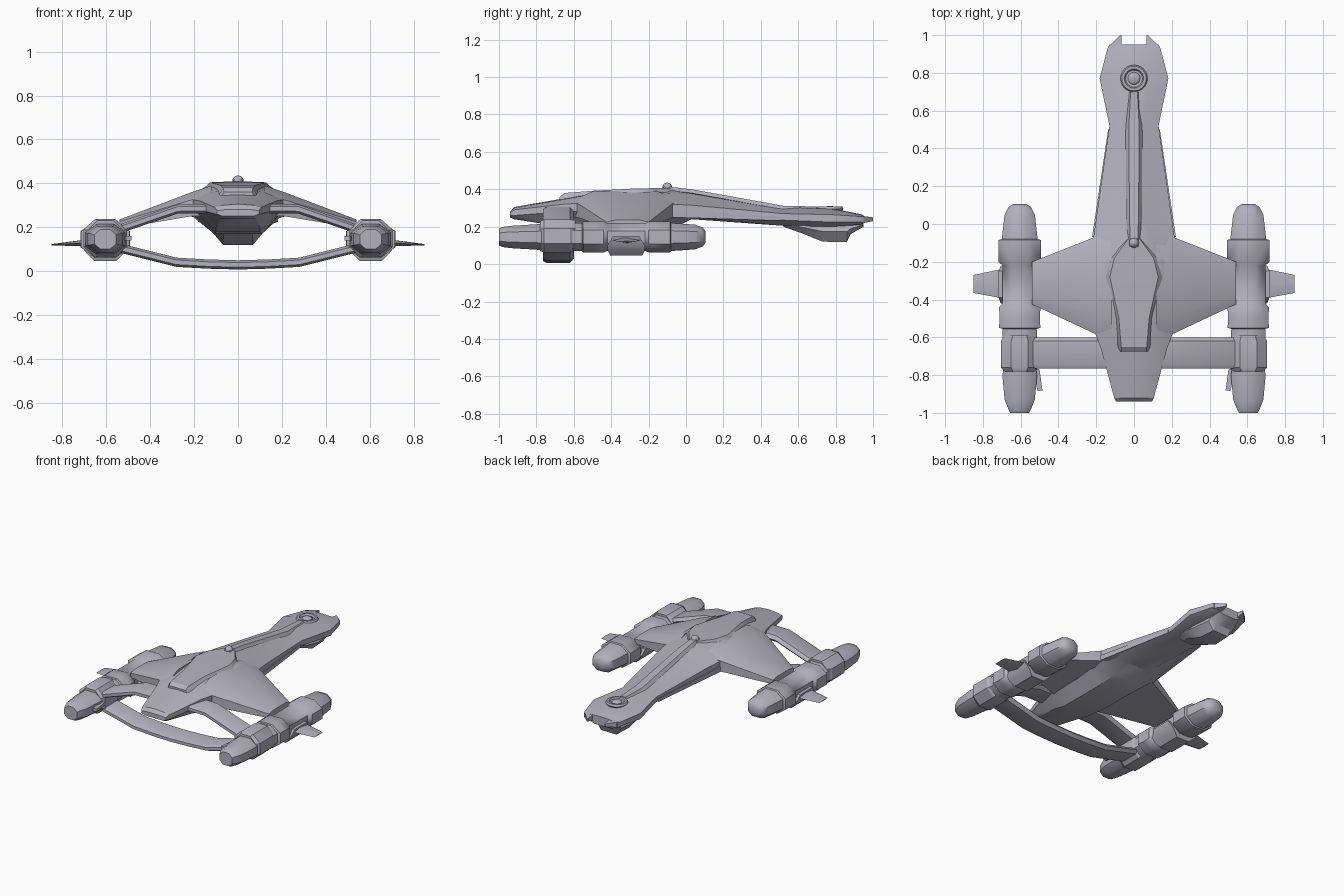
import bpy
import bmesh
from mathutils import Vector

old = bpy.data.objects.get("Cube")
if old:
    bpy.data.objects.remove(old, do_unlink=True)

hull_grey = bpy.data.materials.new("hull_grey")
hull_grey.use_nodes = True
colour = (.45, .44, .52, 1)
hull_grey.diffuse_color = colour
hull_grey.node_tree.nodes["Principled BSDF"].inputs["Base Color"].default_value = colour


def finish(obj, angle=.5):
    """Give the part its colour and smooth its shallow edges."""
    obj.data.materials.clear()
    obj.data.materials.append(hull_grey)
    bpy.ops.object.select_all(action='DESELECT')
    obj.select_set(True)
    bpy.context.view_layer.objects.active = obj
    bpy.ops.object.shade_smooth_by_angle(angle=angle)
    return obj


def loft(name, rings, mirrored=False, angle=.5):
    """Skin a row of equal-length point rings and cap both ends."""
    bm = bmesh.new()
    rows = [[bm.verts.new(Vector(p)) for p in ring] for ring in rings]
    count = len(rows[0])
    for a, b in zip(rows, rows[1:]):
        for i in range(count):
            j = (i + 1) % count
            bm.faces.new((a[i], a[j], b[j], b[i]))
    bm.faces.new(rows[0])
    bm.faces.new(rows[-1])
    bmesh.ops.remove_doubles(bm, verts=bm.verts, dist=.0005)
    bmesh.ops.recalc_face_normals(bm, faces=bm.faces)
    mesh = bpy.data.meshes.new(name)
    bm.to_mesh(mesh)
    bm.free()
    obj = bpy.data.objects.new(name, mesh)
    bpy.context.collection.objects.link(obj)
    finish(obj, angle)
    if mirrored:
        obj.modifiers.new("mirror", 'MIRROR')
    return obj


def symmetric(y, half):
    """Close a half section that runs from top centre to bottom centre."""
    right = [(x, y, z) for x, z in half]
    left = [(-x, y, z) for x, z in half if x > 0]
    return right + left[::-1]


def hull_ring(y, ws, w, wb, zt, zs, ze, zl, zb):
    return symmetric(y, [(0, zt), (ws, zs), (w, ze), (w, zl), (wb, zb), (0, zb)])


def pod_ring(y, w, top, low):
    """Chamfered trapezoid section."""
    mid = (top + low) / 2
    return symmetric(y, [(0, top), (w * .8, top), (w, mid), (w * .6, low), (0, low)])


def octagon(y, w, h, x=.605, z=.145):
    s = .45
    outline = [(w, s * h), (s * w, h), (-s * w, h), (-w, s * h)]
    outline += [(-u, -v) for u, v in outline]
    return [(x + u, y, z + v) for u, v in outline]


def box_ring(y, x0, x1, z0, z1):
    return [(x0, y, z0), (x1, y, z0), (x1, y, z1), (x0, y, z1)]


def plate(name, outline, heights, thick):
    """Thin mirrored plate with its own height at each corner."""
    rings = [[(x, y, z + side * thick) for (x, y), z in zip(outline, heights)]
             for side in (-.5, .5)]
    return loft(name, rings, mirrored=True)


# Central hull, neck and head
loft("main_hull", [hull_ring(*s) for s in (
    (-.94, .06, .095, .07, .28, .28, .275, .26, .25),
    (-.92, .07, .105, .08, .305, .3, .29, .26, .24),
    (-.66, .1, .175, .1, .35, .345, .32, .28, .2),
    (-.58, .12, .205, .1, .37, .36, .325, .28, .18),
    (-.4, .15, .21, .11, .39, .38, .33, .28, .17),
    (-.2, .15, .22, .11, .405, .385, .33, .27, .17),
    (-.07, .08, .215, .1, .408, .375, .32, .255, .19),
    (.03, .05, .2, .09, .39, .365, .315, .25, .24),
    (.52, .04, .13, .08, .305, .295, .27, .235, .205),
    (.77, .08, .182, .12, .3, .295, .265, .225, .2),
    (.93, .07, .14, .1, .268, .265, .255, .225, .21),
    (.95, .065, .13, .09, .262, .26, .253, .226, .215))])

# Twin prongs at the tip of the head
loft("head_prongs", [box_ring(.94, .065, .135, .218, .258),
                     box_ring(1, .065, .072, .23, .25)], mirrored=True)

# Module slung under the head
loft("head_lower_module", [pod_ring(*s) for s in (
    (.52, .06, .23, .2), (.62, .11, .23, .165), (.73, .115, .23, .12),
    (.86, .1, .23, .118), (.88, .1, .22, .16), (.95, .08, .22, .2))])

# Raised canopy on the back
loft("canopy", [symmetric(y, [(0, z), (w * .8, z), (w, z - .03), (0, z - .05)])
                for y, w, z in ((-.675, .08, .36), (-.65, .085, .38), (-.5, .1, .392),
                                (-.28, .16, .404), (-.18, .13, .406), (-.08, .04, .408))])

# Spine strip, side rails and details along the neck
loft("neck_spine", [symmetric(y, [(0, z), (w * .6, z), (w, z - .02), (0, z - .03)])
                    for y, w, z in ((-.12, .03, .417), (.03, .04, .4),
                                    (.52, .045, .312), (.7, .03, .308))])
loft("neck_rails", [box_ring(-.07, .18, .222, .25, .285),
                    box_ring(.5, .1, .137, .232, .255)], mirrored=True)

bpy.ops.mesh.primitive_uv_sphere_add(segments=16, ring_count=8, radius=.026,
                                     location=(0, -.1, .41))
bpy.context.object.name = "spine_dome"
finish(bpy.context.object)
bpy.ops.mesh.primitive_torus_add(major_segments=24, minor_segments=6, major_radius=.058,
                                 minor_radius=.014, location=(0, .77, .296))
bpy.context.object.name = "head_ring"
finish(bpy.context.object, .9)
bpy.ops.mesh.primitive_uv_sphere_add(segments=16, ring_count=8, radius=.034,
                                     location=(0, .77, .295))
bpy.context.object.name = "head_dome"
bpy.context.object.scale.z = .5
finish(bpy.context.object)


# Wings running down to the engine pods
def wing_ring(x, front, aft, top, edge, low):
    inset = (front - aft) * .2
    return [(x, front, edge), (x, front - inset, top), (x, aft + inset, top),
            (x, aft, edge), (x, aft, low), (x, front, low)]


loft("wings", [wing_ring(.12, -.04, -.61, .39, .34, .25),
               wing_ring(.21, -.07, -.58, .36, .325, .25),
               wing_ring(.54, -.2, -.425, .235, .225, .195)], mirrored=True)


# Upper and lower struts that ring the stern
def strut_ring(x, z, t=.021):
    front, aft = -.6, -.765
    c = .02
    return [(x, front, z), (x, front - c, z + t), (x, aft + c, z + t), (x, aft, z + t * .5),
            (x, aft, z - t * .5), (x, aft + c, z - t), (x, front - c, z - t)]


loft("upper_struts", [strut_ring(x, z) for x, z in
                      ((.1, .285), (.275, .283), (.56, .185))], mirrored=True)
half_arch = [(.56, .11), (.28, .04), (.14, .032)]
arch = [(-x, z) for x, z in half_arch] + [(0, .028)] + half_arch[::-1]
loft("lower_strut", [strut_ring(x, z) for x, z in arch])

# Engine pods
loft("engine_pods", [octagon(*s) for s in (
    (.105, .035, .03), (.09, .06, .05), (.05, .08, .066), (-.08, .095, .075),
    (-.085, .112, .082), (-.2, .112, .082), (-.22, .09, .074), (-.42, .09, .074),
    (-.44, .11, .084), (-.5, .106, .084), (-.55, .11, .082), (-.555, .09, .076),
    (-.7, .094, .074), (-.76, .085, .07), (-.8, .092, .068), (-.93, .08, .06),
    (-.98, .06, .054), (-1, .05, .045))], mirrored=True, angle=.7)
loft("pod_caps", [octagon(-.59, .08, .08, z=.155), octagon(-.62, .1, .088, z=.15),
                  octagon(-.76, .1, .088, z=.15), octagon(-.78, .08, .08, z=.15)],
     mirrored=True)

# Keel blocks beneath the pods
loft("pod_keels", [[(.605 + u * w, -.32 + v * d, z)
                    for u, v in ((1, 1), (-1, 1), (-1, -1), (1, -1))]
                   for z, w, d in ((.15, .112, .07), (.1, .1, .1), (.075, .08, .1),
                                   (.045, .05, .085))], mirrored=True)

# Outer fins and small inner blades
loft("outer_fins", [[(x, front, z), (x, -.32, z + t), (x, aft, z), (x, -.32, z - t)]
                    for x, front, aft, z, t in ((.66, -.23, -.4, .13, .018),
                                                (.85, -.27, -.365, .12, .003))],
     mirrored=True)
plate("inner_blades", [(.53, -.76), (.5, -.77), (.485, -.88), (.51, -.885), (.53, -.8)],
      [.15, .15, .15, .15, .15], .02)
